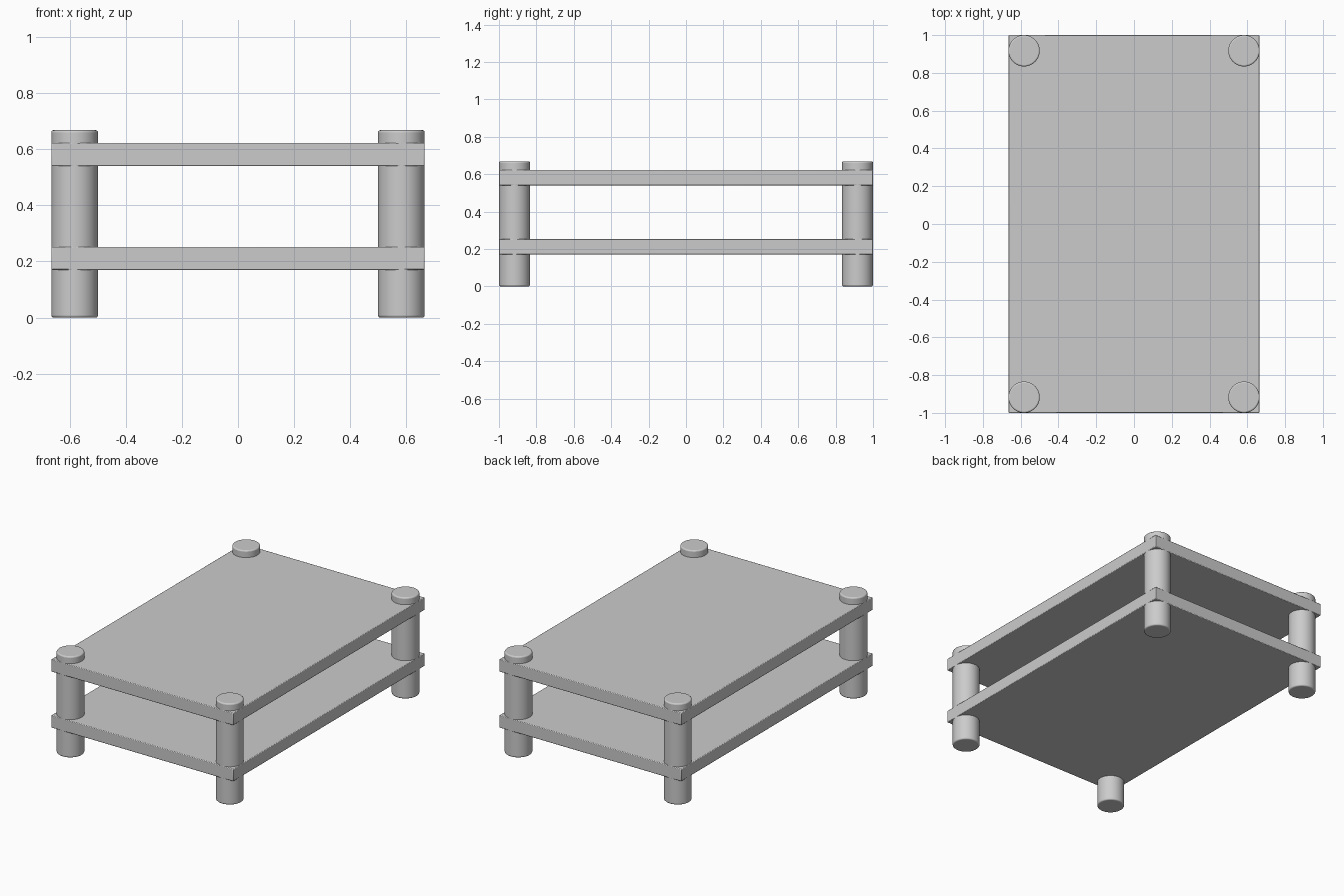
import bpy
import math

cube = bpy.data.objects.get("Cube")
if cube:
    bpy.data.objects.remove(cube, do_unlink=True)

HALF_X, HALF_Y, HEIGHT = 0.665, 1.0, 0.668
RADIUS = 0.083

grey = bpy.data.materials.new("plain_grey")
grey.use_nodes = True
colour = (0.6, 0.6, 0.6, 1.0)
grey.diffuse_color = colour
grey.node_tree.nodes["Principled BSDF"].inputs["Base Color"].default_value = colour


def finish(obj, name, bevel, segments):
    """Name, colour, soften the edges and shade a part."""
    obj.name = name
    obj.data.materials.append(grey)
    mod = obj.modifiers.new("soft_edges", "BEVEL")
    mod.width = bevel
    mod.segments = segments
    mod.limit_method = "ANGLE"
    bpy.ops.object.shade_smooth_by_angle(angle=math.radians(35))


def shelf(name, bottom, top):
    bpy.ops.mesh.primitive_cube_add(size=1, location=(0, 0, (bottom + top) / 2))
    obj = bpy.context.object
    obj.scale = (2 * HALF_X, 2 * HALF_Y, top - bottom)
    bpy.ops.object.transform_apply(location=False, rotation=False, scale=True)
    finish(obj, name, 0.004, 2)


def post(name, x, y):
    bpy.ops.mesh.primitive_cylinder_add(
        vertices=48, radius=RADIUS, depth=HEIGHT, location=(x, y, HEIGHT / 2))
    finish(bpy.context.object, name, 0.008, 3)


# Two flat shelves
shelf("lower_shelf", 0.17, 0.252)
shelf("upper_shelf", 0.54, 0.622)

# Four round corner posts, flush with the shelf edges
for side, sx in (("left", 1), ("right", -1)):
    for end, sy in (("front", -1), ("back", 1)):
        post(f"{end}_{side}_post", sx * (HALF_X - RADIUS), sy * (HALF_Y - RADIUS))
